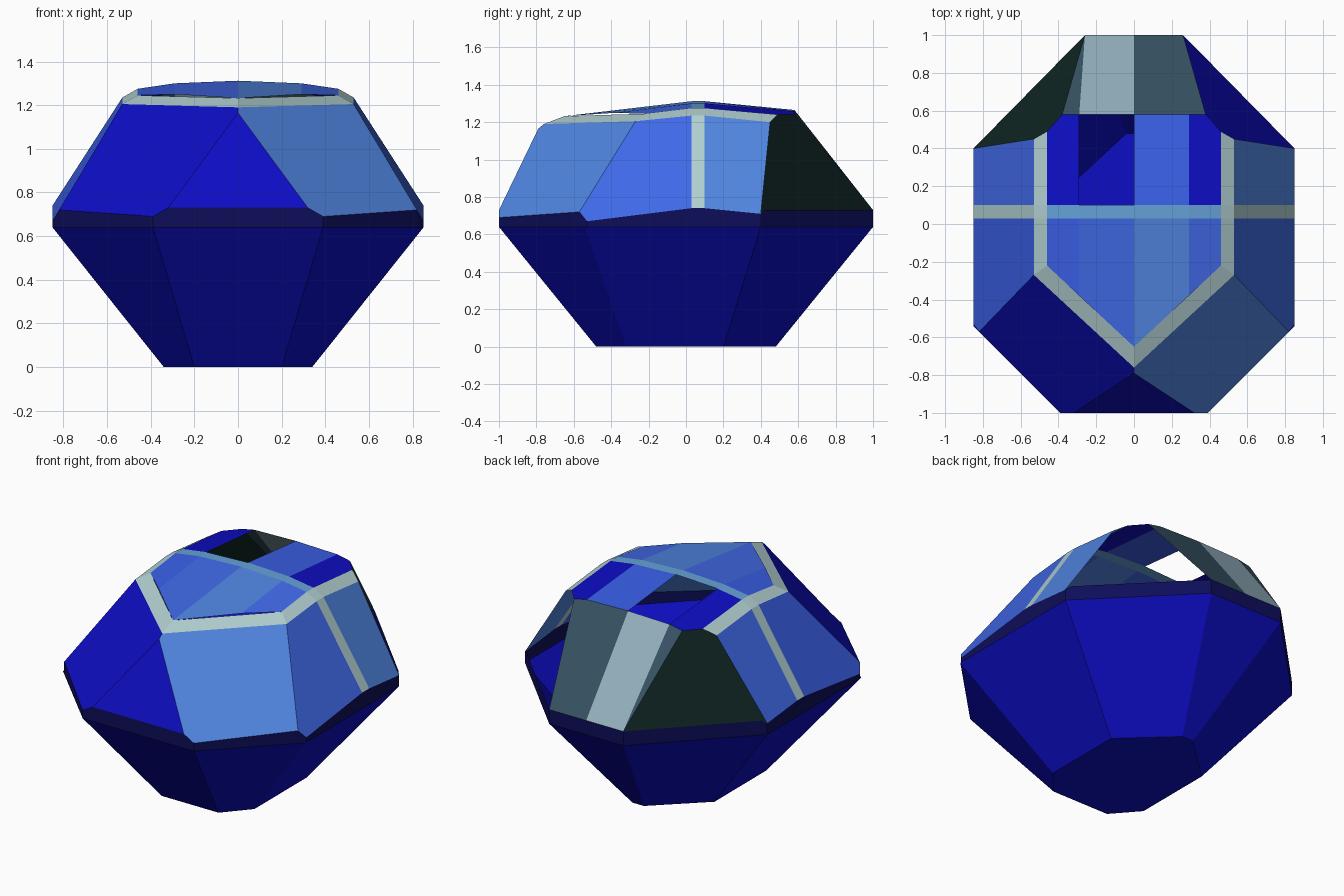
import bpy
import bmesh
from mathutils import Vector

cube = bpy.data.objects.get("Cube")
if cube:
    bpy.data.objects.remove(cube, do_unlink=True)


def material(name, *rgb):
    mat = bpy.data.materials.new(name)
    mat.use_nodes = True
    mat.diffuse_color = (*rgb, 1)
    mat.node_tree.nodes["Principled BSDF"].inputs["Base Color"].default_value = (*rgb, 1)
    return mat


hull_blue = material("hull blue", .004, .004, .55)
navy = material("navy band", .004, .004, .1)
sky_glass = material("sky glass", .08, .235, .75)
blue_glass = material("blue glass", .054, .15, .85)
deep_glass = material("deep glass", .042, .115, .8)
frame_grey = material("pale frame", .44, .62, .63)
rib_blue = material("roof rib blue", .13, .36, .68)
dark_green = material("dark green", .0044, .0176, .016)
slate = material("slate", .038, .085, .125)
pale_panel = material("pale panel", .3, .44, .52)

CENTRE = Vector((0, 0, .7))


def build(name, faces, mat):
    """Make one flat-shaded part from polygons, all facing outward."""
    bm = bmesh.new()
    for points in faces:
        face = bm.faces.new([bm.verts.new(p) for p in points])
        face.normal_update()
        if face.normal.dot(face.calc_center_median() - CENTRE) < 0:
            face.normal_flip()
    bmesh.ops.remove_doubles(bm, verts=bm.verts, dist=.0005)
    mesh = bpy.data.meshes.new(name)
    bm.to_mesh(mesh)
    bm.free()
    mesh.materials.append(mat)
    obj = bpy.data.objects.new(name, mesh)
    bpy.context.collection.objects.link(obj)
    return obj


def flip(points):
    return [(-x, y, z) for x, y, z in points]


def ring(half):
    """Close a front-to-back half outline into a full loop."""
    return half + flip(half)[::-1]


def loft(lower, upper):
    n = len(lower)
    return [(lower[i], lower[(i + 1) % n], upper[(i + 1) % n], upper[i]) for i in range(n)]


def at_height(points, z):
    return [(x, y, z) for x, y in points]


# Lower hull: eight-sided taper with a closed base
base = ring(at_height([(.2, -.48), (.34, -.32), (.34, .2), (.04, .48)], 0))
waist = ring(at_height([(.39, -1), (.85, -.54), (.85, .4), (.26, 1)], .64))
build("lower_hull", loft(base, waist) + [base], hull_blue)

# Sill corners, front to back, on the left side
sill_nose = (.32, -1, .73)
sill_front = (.39, -1, .69)
sill_corner = (.82, -.57, .72)
sill_side = (.85, -.53, .67)
sill_rib_a = (.85, .03, .74)
sill_rib_b = (.85, .1, .74)
sill_rear = (.85, .4, .71)
sill_hatch = (.83, .42, .73)
sill_back = (.26, 1, .73)

# Waist band
sill = ring([sill_nose, sill_front, sill_corner, sill_side, sill_rib_a,
             sill_rib_b, sill_rear, sill_hatch, sill_back])
build("waist_band", loft([(x, y, .64) for x, y, z in sill], sill), navy)

# Outer and inner edges of the window frame
nose_tip = (0, -.79, 1.165)
outer = [(0, -.76, 1.19), (.53, -.27, 1.205), (.53, .03, 1.235),
         (.53, .1, 1.235), (.53, .45, 1.2)]
inner = [(0, -.65, 1.232), (.46, -.22, 1.245), (.46, .03, 1.275),
         (.46, .1, 1.275), (.46, .49, 1.24)]

# Roof seams: middle column and ridge column
mid = [(.29, -.38, 1.25), (.29, .03, 1.3), (.29, .1, 1.3), (.29, .58, 1.258)]
ridge = [inner[0], (0, .03, 1.312), (0, .1, 1.312), (0, .58, 1.265)]
roof_end = (.38, .58, 1.24)

# Nose panel
build("nose_panel", [(sill_nose, nose_tip, flip([sill_nose])[0])], hull_blue)

# Left-side panels, reused mirrored with other colours
front_pane = [sill_front, sill_corner, outer[1], outer[0], nose_tip, sill_nose]
side_front = [sill_corner, sill_side, sill_rib_a, outer[2], outer[1]]
side_rib = [sill_rib_a, sill_rib_b, outer[3], outer[2]]
side_rear = [sill_rib_b, sill_rear, outer[4], outer[3]]
roof_front_inner = [ridge[0], mid[0], mid[1], ridge[1]]
roof_front_outer = [mid[0], inner[1], inner[2], mid[1]]
roof_rear_inner = [ridge[2], mid[2], mid[3], ridge[3]]
roof_rear_outer = [mid[2], inner[3], inner[4], roof_end, mid[3]]

mirrored_panels = [
    ("front_pane", front_pane, sky_glass, hull_blue),
    ("side_front_pane", side_front, blue_glass, deep_glass),
    ("side_rear_pane", side_rear, sky_glass, blue_glass),
    ("roof_front_inner", roof_front_inner, sky_glass, blue_glass),
    ("roof_front_outer", roof_front_outer, blue_glass, deep_glass),
    ("roof_rear_outer", roof_rear_outer, hull_blue, hull_blue),
]
for name, points, left_mat, right_mat in mirrored_panels:
    build("left_" + name, [points], left_mat)
    build("right_" + name, [flip(points)], right_mat)

# The roof is open on the right of the ridge behind the rib
build("left_roof_rear_inner", [roof_rear_inner], deep_glass)

# Window frame with side ribs, and the rib across the roof
frame = [(outer[i], outer[i + 1], inner[i + 1], inner[i]) for i in range(len(outer) - 1)]
frame.append(side_rib)
build("window_frame", frame + [flip(f) for f in frame], frame_grey)
rib = [(ridge[1], mid[1], mid[2], ridge[2]), (mid[1], inner[2], inner[3], mid[2])]
build("roof_rib", rib + [flip(f) for f in rib], rib_blue)

# Back wall: slate with one pale panel right of the ridge
back_mid = (0, 1, .73)
pale = flip([ridge[3], mid[3], sill_back, back_mid])
sliver = flip([mid[3], roof_end, sill_back])
build("back_wall", [(ridge[3], mid[3], roof_end, sill_back, back_mid), sliver], slate)
build("back_pale_panel", [pale], pale_panel)

# Right rear corner panel; the left rear corner is an open hatchway
corner = [sill_rear, sill_hatch, sill_back, roof_end, inner[4], outer[4]]
build("right_rear_corner", [flip(corner)], dark_green)
